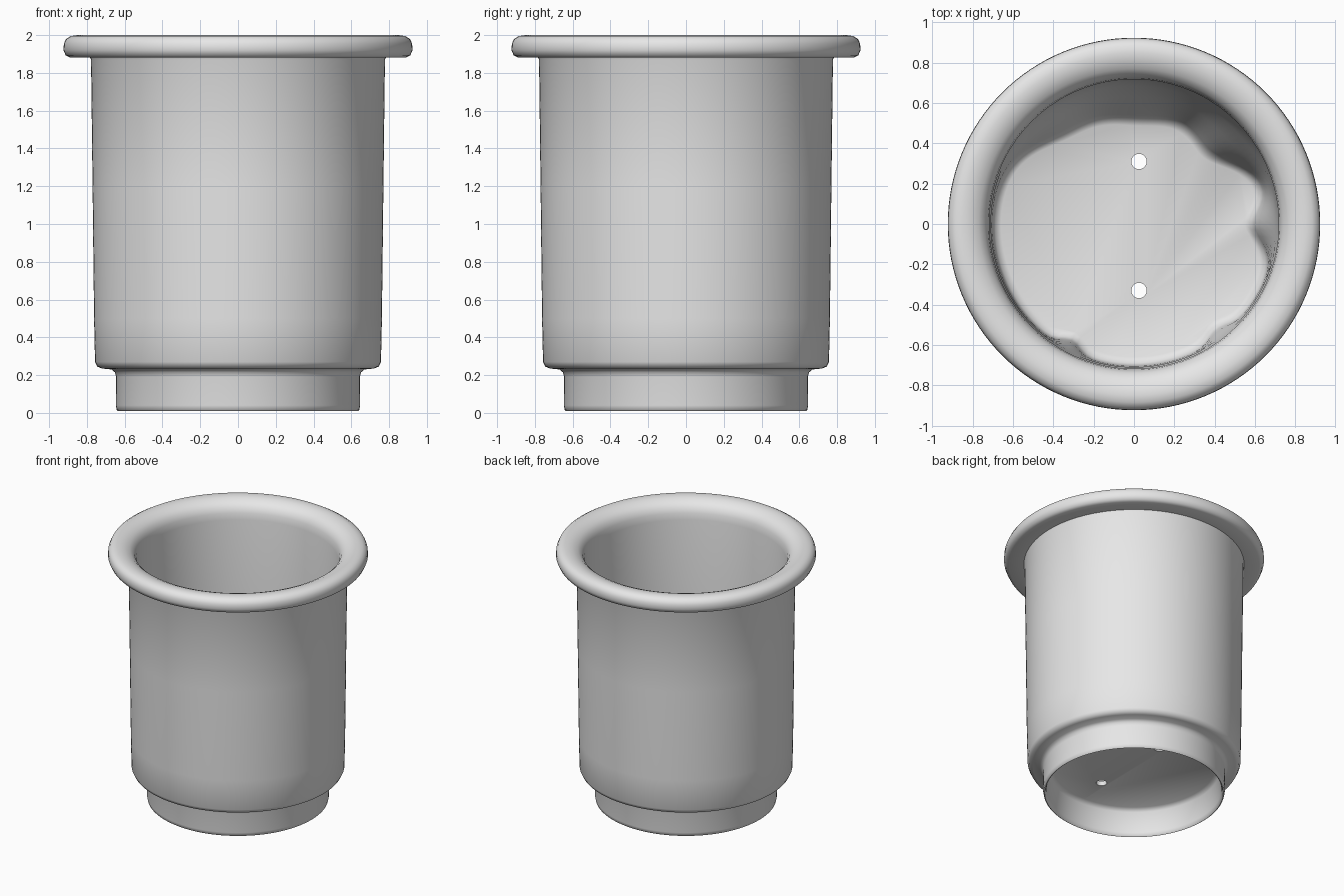
import bpy, bmesh, math

if "Cube" in bpy.data.objects:
    bpy.data.objects.remove(bpy.data.objects["Cube"], do_unlink=True)

grey = bpy.data.materials.new("plain_grey")
grey.use_nodes = True
grey.diffuse_color = (0.8, 0.8, 0.8, 1)
grey.node_tree.nodes["Principled BSDF"].inputs["Base Color"].default_value = (0.8, 0.8, 0.8, 1)

SEGMENTS = 128

# Uneven lumps around the foot of the inner wall: angle, depth, width
LUMPS = [(88, .17, 35), (42, .15, 20), (130, .08, 20),
         (0, .11, 11), (242, .05, 6), (308, .04, 7)]


def lump(angle):
    total = 0
    for centre, depth, width in LUMPS:
        d = (math.degrees(angle) - centre + 180) % 360 - 180
        total += depth * math.exp(-(d / width) ** 2)
    return total


# Profile from under the floor, round the outside and back to the inner floor:
# radius, height, share of the lump
PROFILE = [
    (.58, .225, 0), (.61, .2, 0), (.62, .04, 0), (.628, .015, 0), (.635, .01, 0),
    (.642, .015, 0), (.647, .04, 0), (.645, .19, 0), (.652, .215, 0), (.67, .23, 0),
    (.72, .235, 0), (.745, .245, 0), (.757, .27, 0), (.762, .5, 0), (.77, 1.2, 0),
    (.778, 1.87, 0), (.783, 1.882, 0),
    # rolled rim
    (.89, 1.882, 0), (.912, 1.892, 0), (.924, 1.92, 0), (.922, 1.955, 0),
    (.91, 1.98, 0), (.885, 1.995, 0), (.85, 2.0, 0), (.81, 1.994, 0),
    (.77, 1.977, 0), (.74, 1.95, 0), (.724, 1.91, 0), (.718, 1.86, 0),
    # inner wall
    (.715, 1.2, 0), (.71, .85, 0), (.71, .7, .15), (.708, .55, .45),
    (.705, .42, .75), (.703, .32, .95), (.69, .275, 1), (.66, .26, 1),
]


def lathe(name, profile):
    bm = bmesh.new()
    rings = []
    for r, z, share in profile:
        ring = []
        for i in range(SEGMENTS):
            a = math.tau * i / SEGMENTS
            rr = r - share * lump(a)
            ring.append(bm.verts.new((rr * math.cos(a), rr * math.sin(a), z)))
        rings.append(ring)
    for lower, upper in zip(rings, rings[1:]):
        for i in range(SEGMENTS):
            j = (i + 1) % SEGMENTS
            bm.faces.new((lower[i], lower[j], upper[j], upper[i]))
    # floor, closed above and below
    bm.faces.new(rings[0])
    bm.faces.new(rings[-1])
    bmesh.ops.recalc_face_normals(bm, faces=bm.faces)
    mesh = bpy.data.meshes.new(name)
    bm.to_mesh(mesh)
    bm.free()
    obj = bpy.data.objects.new(name, mesh)
    bpy.context.collection.objects.link(obj)
    mesh.materials.append(grey)
    return obj


pot = lathe("pot", PROFILE)

# Two drain holes through the floor
for y in (.31, -.33):
    bpy.ops.mesh.primitive_cylinder_add(vertices=24, radius=.038, depth=.2, location=(.025, y, .24))
    cutter = bpy.context.object
    cutter.name = "drain_hole_cutter"
    cutter.hide_render = True
    cutter.data.materials.append(grey)
    bpy.context.view_layer.objects.active = pot
    hole = pot.modifiers.new("drain_hole", 'BOOLEAN')
    hole.operation = 'DIFFERENCE'
    hole.solver = 'EXACT'
    hole.object = cutter
    bpy.ops.object.modifier_apply(modifier=hole.name)
    bpy.data.objects.remove(cutter, do_unlink=True)

bpy.ops.object.select_all(action='DESELECT')
pot.select_set(True)
bpy.context.view_layer.objects.active = pot
bpy.ops.object.shade_smooth_by_angle(angle=math.radians(50))
